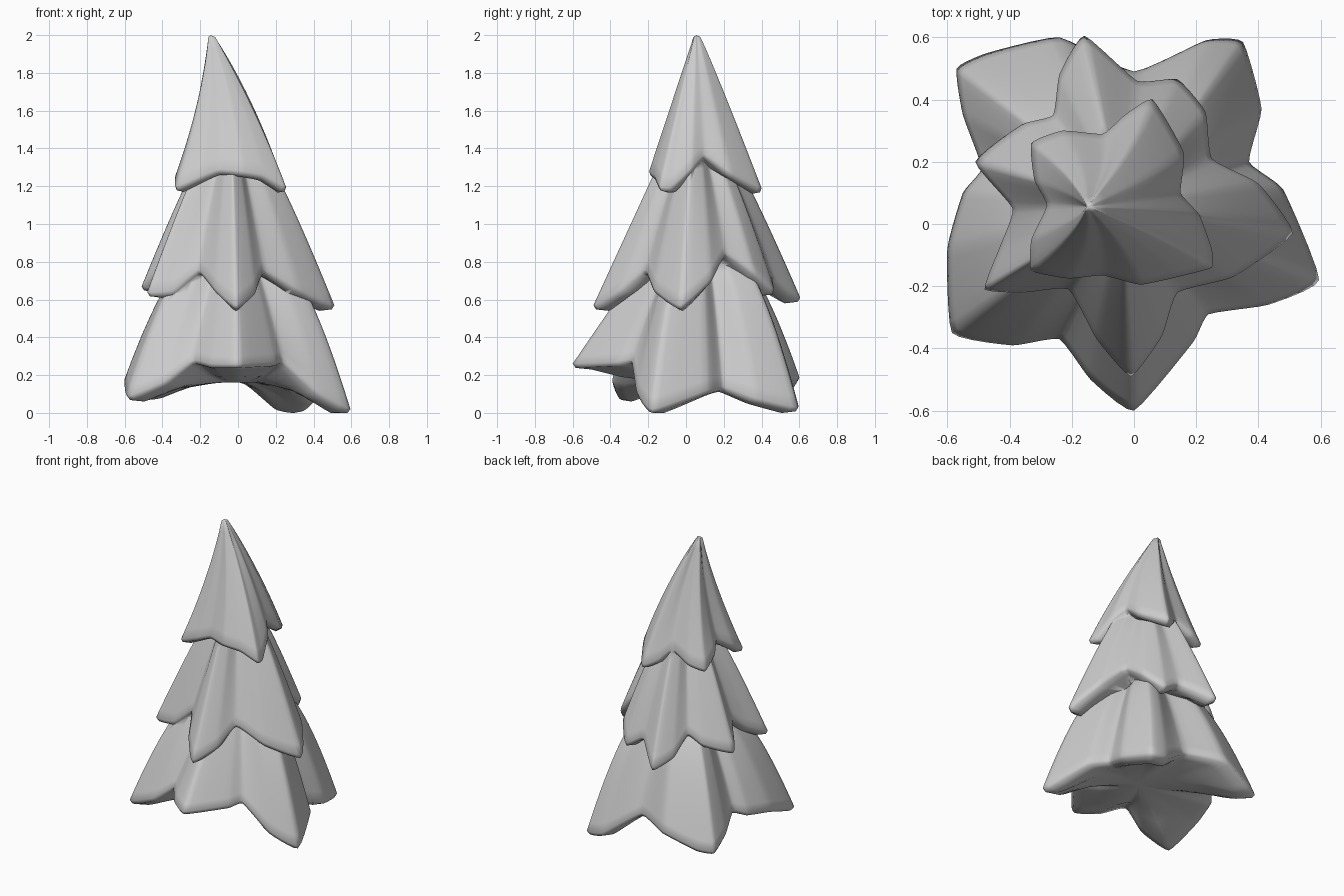
import bpy, bmesh
from mathutils import Vector


def spline(points, steps):
    """Closed smooth loop through control points (x, y, z, bulge)."""
    n, out = len(points), []
    pts = [Vector(p) for p in points]
    for i in range(n):
        a, b, c, d = (pts[(i + k) % n] for k in (-1, 0, 1, 2))
        m0, m1 = (c - a) * 0.22, (d - b) * 0.22
        for s in range(steps):
            t = s / steps
            out.append(b * (2*t**3 - 3*t*t + 1) + m0 * (t**3 - 2*t*t + t)
                       + c * (3*t*t - 2*t**3) + m1 * (t**3 - t*t))
    return out


def tier(name, rim, top, radius, under, bend=0.0, rows=12):
    """Drooping star-shaped skirt with a rounded lip and a closed underside."""
    loop = spline(rim, 5)
    c = Vector(top[:2])
    mean = sum((Vector(p[:2]) - c).length for p in loop) / len(loop)
    rings = []
    for j in range(rows + 1):
        t = j / rows
        ring = []
        for p in loop:
            q = Vector(p[:2])
            start = c + (q - c) * (radius / mean)
            xy = start.lerp(q, t ** p[3])
            ring.append((xy.x + bend * 4 * t * (1 - t), xy.y, top[2] + (p[2] - top[2]) * t))
        rings.append(ring)
    # lip and underside: (scale toward the trunk, height mix, drop)
    mid = Vector((under[0], under[1]))
    for s, mix, drop in ((0.975, 0.0, -0.022), (0.85, 0.0, -0.03), (0.6, 0.6, -0.01), (0.25, 1.0, 0)):
        ring = []
        for p in loop:
            q = mid + (Vector(p[:2]) - mid) * s
            ring.append((q.x, q.y, max(0.0, p[2] + (under[2] - p[2]) * mix + drop)))
        rings.append(ring)
    bm = bmesh.new()
    vs = [[bm.verts.new(p) for p in r] for r in rings]
    n = len(loop)
    for r0, r1 in zip(vs, vs[1:]):
        for i in range(n):
            bm.faces.new((r0[i], r1[i], r1[(i + 1) % n], r0[(i + 1) % n]))
    for ring, h in ((vs[0], top), (vs[-1], under)):
        v = bm.verts.new((h[0], h[1], h[2] + (0.01 if h is top else 0)))
        for i in range(n):
            bm.faces.new((ring[i], ring[(i + 1) % n], v))
    bmesh.ops.recalc_face_normals(bm, faces=bm.faces)
    me = bpy.data.meshes.new(name)
    bm.to_mesh(me)
    bm.free()
    ob = bpy.data.objects.new(name, me)
    bpy.context.collection.objects.link(ob)
    return ob


# bottom branches: five wide lobes, the front one lifted
bottom = tier("tree_branches", [
    (0.00, -0.60, 0.26, 0.95), (0.19, -0.38, 0.27, 0.9), (0.24, -0.29, 0.28, 0.85),
    (0.43, -0.26, 0.11, 0.7), (0.595, -0.18, 0.02, 0.68), (0.48, 0.11, 0.12, 0.7),
    (0.37, 0.20, 0.14, 0.8), (0.41, 0.37, 0.08, 0.7), (0.35, 0.585, 0.03, 0.68),
    (0.23, 0.59, 0.05, 0.68), (0.00, 0.49, 0.21, 0.8), (-0.24, 0.60, 0.19, 0.7),
    (-0.47, 0.55, 0.11, 0.7), (-0.57, 0.50, 0.10, 0.7), (-0.55, 0.35, 0.16, 0.7),
    (-0.49, 0.18, 0.24, 0.8), (-0.55, 0.10, 0.21, 0.7), (-0.60, -0.08, 0.18, 0.68),
    (-0.585, -0.35, 0.09, 0.7), (-0.39, -0.39, 0.17, 0.8), (-0.24, -0.37, 0.28, 0.9),
    (-0.14, -0.50, 0.26, 0.95)],
    (-0.02, 0.07, 0.80), 0.24, (0.0, 0.05, 0.16))

# middle branches: six pointed lobes
middle = tier("middle_branches", [
    (-0.01, -0.49, 0.57, 1.0), (0.09, -0.36, 0.65, 0.95), (0.14, -0.22, 0.76, 0.95),
    (0.32, -0.17, 0.66, 0.9), (0.51, -0.03, 0.57, 0.88), (0.40, 0.13, 0.71, 0.88),
    (0.25, 0.21, 0.85, 0.9), (0.23, 0.36, 0.75, 0.85), (0.14, 0.465, 0.65, 0.85),
    (0.01, 0.46, 0.72, 0.85), (-0.16, 0.605, 0.61, 0.9), (-0.24, 0.48, 0.67, 0.9),
    (-0.26, 0.35, 0.78, 0.9), (-0.36, 0.32, 0.72, 0.9), (-0.51, 0.20, 0.67, 0.9),
    (-0.39, 0.05, 0.80, 0.9), (-0.43, -0.07, 0.71, 0.9), (-0.48, -0.21, 0.64, 0.9),
    (-0.35, -0.22, 0.65, 0.9), (-0.21, -0.21, 0.76, 0.95), (-0.12, -0.37, 0.66, 0.95)],
    (-0.04, 0.06, 1.35), 0.15, (-0.02, 0.06, 0.74))

# top branches: four lobes drawn up into a leaning peak
peak = tier("top_branches", [
    (0.02, -0.195, 1.28, 1.0), (0.14, -0.17, 1.26, 1.0), (0.25, -0.14, 1.20, 1.0),
    (0.25, -0.08, 1.20, 1.0),
    (0.21, 0.03, 1.30, 0.95), (0.15, 0.10, 1.37, 0.95), (0.16, 0.23, 1.28, 0.95),
    (0.06, 0.40, 1.19, 0.95), (-0.03, 0.35, 1.23, 0.95), (-0.10, 0.29, 1.30, 1.0),
    (-0.23, 0.30, 1.24, 1.0), (-0.33, 0.26, 1.21, 1.0), (-0.32, 0.14, 1.27, 1.05),
    (-0.28, 0.06, 1.33, 1.1), (-0.33, -0.05, 1.26, 1.05), (-0.33, -0.15, 1.20, 1.05),
    (-0.21, -0.175, 1.25, 1.0), (-0.10, -0.165, 1.29, 1.0)],
    (-0.145, 0.055, 1.99), 0.018, (-0.05, 0.07, 1.28), bend=0.02)

# fuse the tiers into one continuous skin
bpy.context.view_layer.objects.active = bottom
bottom.select_set(True)
for part in (middle, peak):
    mod = bottom.modifiers.new("fuse", 'BOOLEAN')
    mod.operation, mod.solver, mod.object = 'UNION', 'EXACT', part
    bpy.ops.object.modifier_apply(modifier=mod.name)
    bpy.data.objects.remove(part)
bpy.ops.object.shade_smooth_by_angle(angle=1.4)
